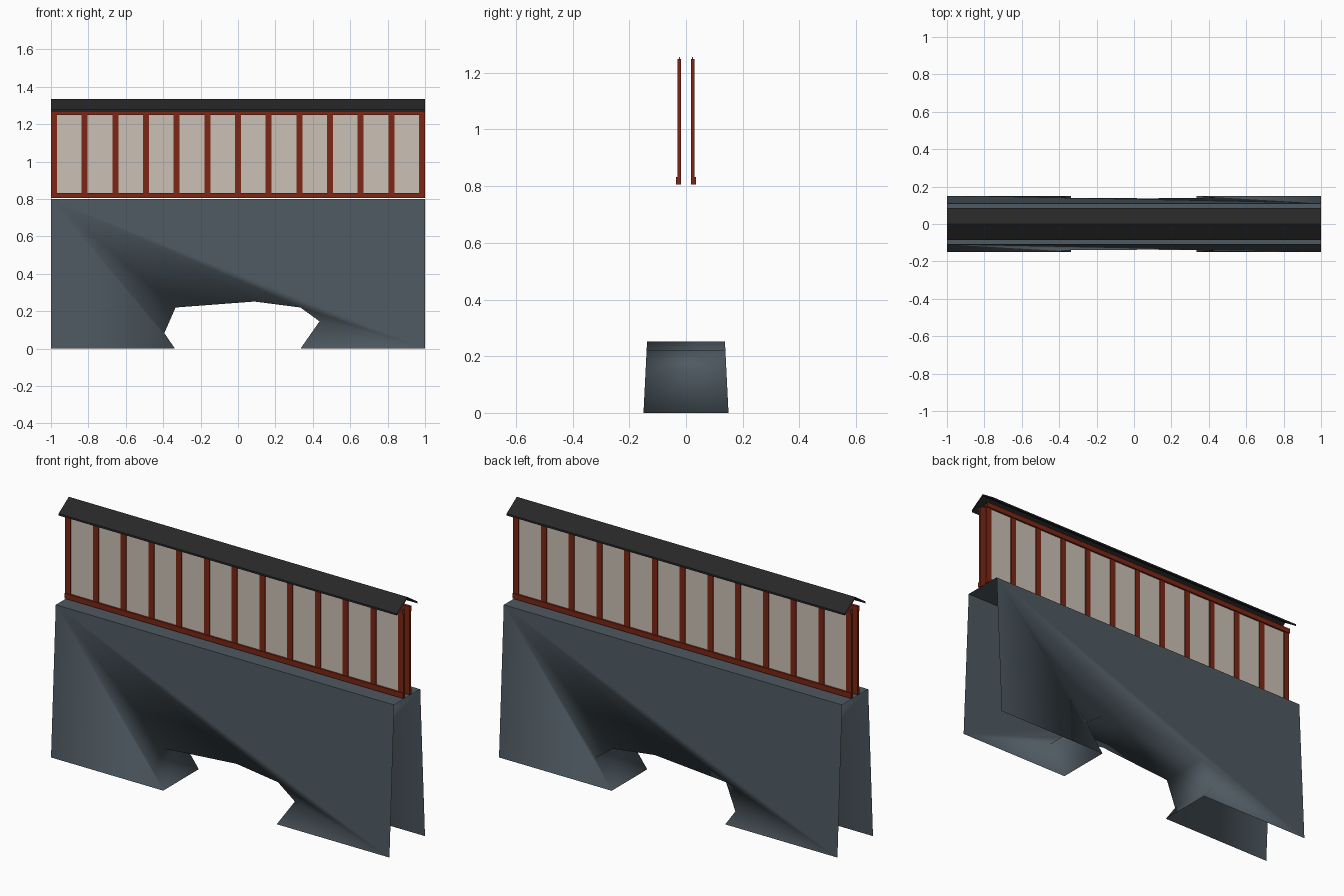
import bpy, bmesh

if "Cube" in bpy.data.objects:
    bpy.data.objects.remove(bpy.data.objects["Cube"])


def material(name, rgb):
    m = bpy.data.materials.new(name)
    m.diffuse_color = (*rgb, 1)
    m.use_nodes = True
    m.node_tree.nodes["Principled BSDF"].inputs["Base Color"].default_value = m.diffuse_color
    return m


STONE = material("slate stone", (0.076, 0.100, 0.119))
WOOD = material("red brown wood", (0.205, 0.019, 0.007))
PANEL = material("cream panel", (0.60, 0.53, 0.46))
ROOF = material("black roof", (0.020, 0.020, 0.020))


def finish(bm, name, mat):
    me = bpy.data.meshes.new(name)
    bm.to_mesh(me)
    bm.free()
    me.materials.append(mat)
    ob = bpy.data.objects.new(name, me)
    bpy.context.collection.objects.link(ob)
    return ob


def add_box(bm, lo, hi):
    r = bmesh.ops.create_cube(bm, size=1)
    for v in r["verts"]:
        v.co = [(a + b) / 2 + c * (b - a) for a, b, c in zip(lo, hi, v.co)]


def add_tube(bm, loop):
    """Closed (y, z) section run along x, with open ends."""
    a = [bm.verts.new((-1, y, z)) for y, z in loop]
    b = [bm.verts.new((1, y, z)) for y, z in loop]
    for i in range(len(loop)):
        j = (i + 1) % len(loop)
        bm.faces.new((a[i], b[i], b[j], a[j]))


# Battered wall: open shell with an irregular arch cut through it
TOP = 0.80
arch = [(-0.337, 0), (-0.394, 0.083), (-0.334, 0.22), (0.088, 0.252),
        (0.334, 0.22), (0.436, 0.146), (0.334, 0)]
outline = [(-1, 0)] + arch + [(1, 0), (1, TOP), (-1, TOP)]
bm = bmesh.new()
front = [bm.verts.new((x, -(0.15 - 0.05 * z), z)) for x, z in outline]
back = [bm.verts.new((x, 0.15 - 0.05 * z, z)) for x, z in outline]
bm.faces.new(front)
bm.faces.new(back[::-1])
for i in range(1, len(arch)):
    bm.faces.new((front[i + 1], front[i], back[i], back[i + 1]))
for f in bm.faces:
    f.smooth = True
ledge = bm.faces.new((front[-1], front[-2], back[-2], back[-1]))
for e in ledge.edges:
    e.smooth = False
finish(bm, "stone_wall", STONE)

# Two matching fences: rails, posts and thin infill panels
POSTS = 13
for name, s in (("front", -1), ("back", 1)):
    def span(a, b):
        return sorted((s * a, s * b))

    y0, y1 = span(0.018, 0.035)
    bm = bmesh.new()
    add_box(bm, (-1, y0, 0.805), (1, y1, 0.833))
    add_tube(bm, [(y0, 1.248), (y1, 1.248), (y1, 1.275), (y0, 1.275)])
    finish(bm, name + "_rails", WOOD)

    y0, y1 = span(0.018, 0.030)
    bm = bmesh.new()
    for i in range(POSTS):
        x = -0.984 + i * 1.968 / (POSTS - 1)
        add_box(bm, (x - 0.016, y0, 0.81), (x + 0.016, y1, 1.249))
    finish(bm, name + "_posts", WOOD)

    y0, y1 = span(0.021, 0.025)
    bm = bmesh.new()
    add_box(bm, (-0.98, y0, 0.82), (0.98, y1, 1.255))
    finish(bm, name + "_panel", PANEL)

# Small gabled roof, open at both ends
bm = bmesh.new()
add_tube(bm, [(-0.086, 1.268), (0, 1.325), (0.086, 1.268),
              (0.086, 1.278), (0, 1.335), (-0.086, 1.278)])
finish(bm, "gable_roof", ROOF)
